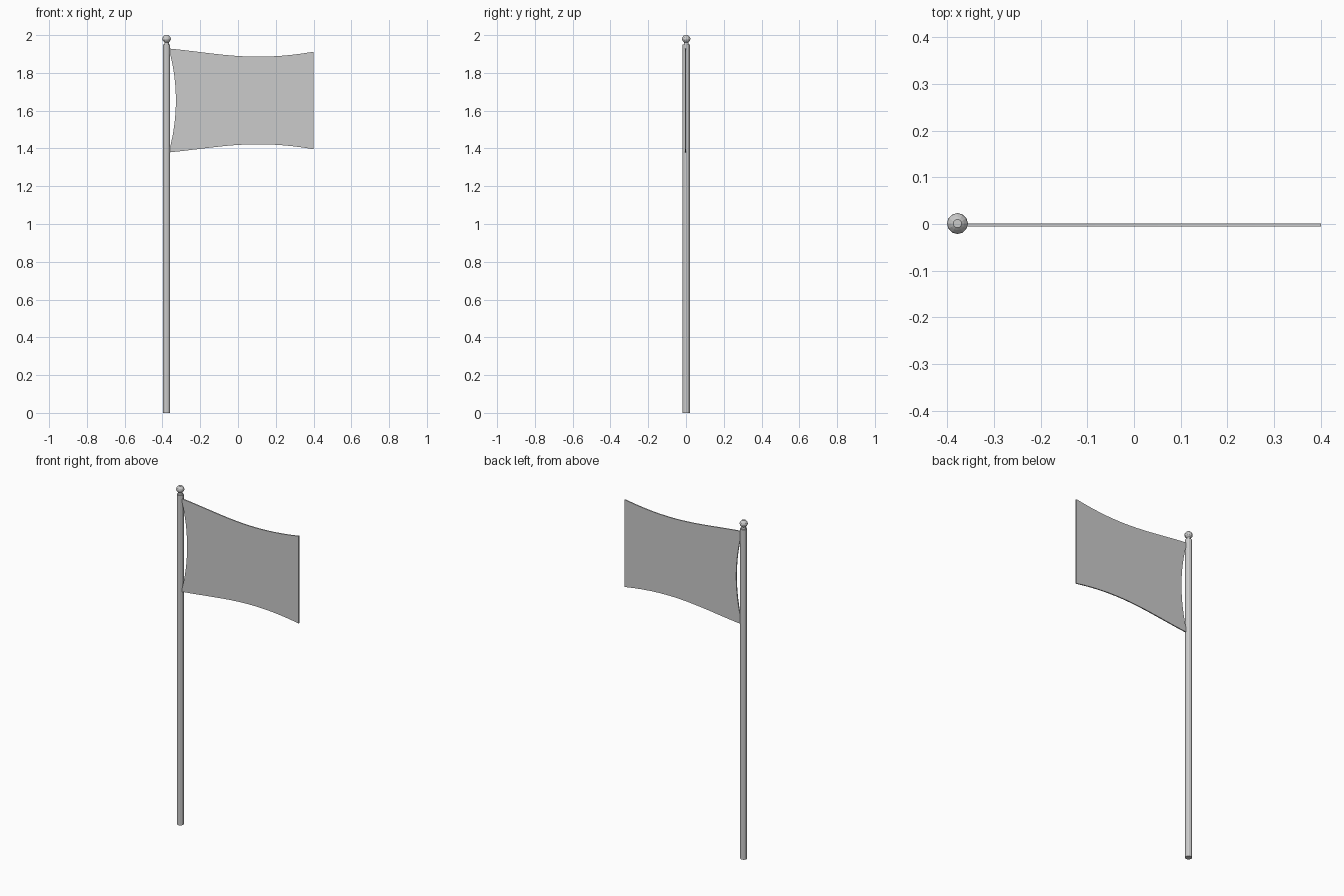
import bpy, bmesh, math
from mathutils import Vector
from mathutils.geometry import interpolate_bezier

if "Cube" in bpy.data.objects:
    bpy.data.objects.remove(bpy.data.objects["Cube"])

PX, PY = -0.378, 0.001          # pole axis
MID = 1.654                     # flag mid height

grey = bpy.data.materials.new("grey")
grey.diffuse_color = (0.6, 0.6, 0.6, 1)
grey.use_nodes = True
grey.node_tree.nodes["Principled BSDF"].inputs["Base Color"].default_value = grey.diffuse_color


def finish(name, bm, smooth=None):
    bmesh.ops.recalc_face_normals(bm, faces=bm.faces)
    me = bpy.data.meshes.new(name)
    bm.to_mesh(me)
    bm.free()
    me.materials.append(grey)
    ob = bpy.data.objects.new(name, me)
    bpy.context.collection.objects.link(ob)
    if smooth:
        bpy.ops.object.select_all(action='DESELECT')
        ob.select_set(True)
        bpy.context.view_layer.objects.active = ob
        bpy.ops.object.shade_smooth_by_angle(angle=math.radians(smooth))
    return ob


def lathe(name, profile, sides, smooth=None):
    """Stack of rings (radius, z) around the pole axis, capped at both ends."""
    bm = bmesh.new()
    rings = [[bm.verts.new((PX + r * math.cos(math.tau * i / sides),
                            PY + r * math.sin(math.tau * i / sides), z))
              for i in range(sides)] for r, z in profile]
    for a, b in zip(rings, rings[1:]):
        for i in range(sides):
            j = (i + 1) % sides
            bm.faces.new((a[i], a[j], b[j], b[i]))
    bm.faces.new(rings[0])
    bm.faces.new(rings[-1])
    return finish(name, bm, smooth)


# Pole, neck and slightly flattened ball
lathe("pole", [(0.019, 0), (0.019, 1.95)], 12)
lathe("neck", [(0.013, 1.945), (0.011, 1.966)], 12)
ball = [(0.0225 * math.cos(a), 1.98 + 0.02 * math.sin(a))
        for a in (math.radians(d) for d in (-75, -50, -25, 0, 25, 50, 75))]
ball[0], ball[-1] = (0.009, 1.96), (0.009, 2.0)
lathe("ball", ball, 12)


# Flag: curved top, mirrored bottom, bowed hoist edge
def bez(*pts, n=17):
    return [Vector(p) for p in interpolate_bezier(*[Vector((x, 0, z)) for x, z in pts], n)]


top = bez((-0.367, 1.929), (-0.11, 1.905), (0.07, 1.855), (0.4, 1.912))
bottom = [Vector((p.x, 0, 2 * MID - p.z)) for p in top]
hoist = bez((-0.367, 1.379), (-0.316, 1.56), (-0.316, 1.748), (-0.367, 1.929), n=13)
outline = top + bottom[::-1] + hoist[1:-1]

bm = bmesh.new()
front = bm.faces.new([bm.verts.new((p.x, -0.0055, p.z)) for p in outline])
ext = bmesh.ops.extrude_face_region(bm, geom=[front], use_keep_orig=True)
bmesh.ops.translate(bm, vec=(0, 0.0065, 0),
                    verts=[v for v in ext["geom"] if isinstance(v, bmesh.types.BMVert)])
finish("flag", bm, 30)
